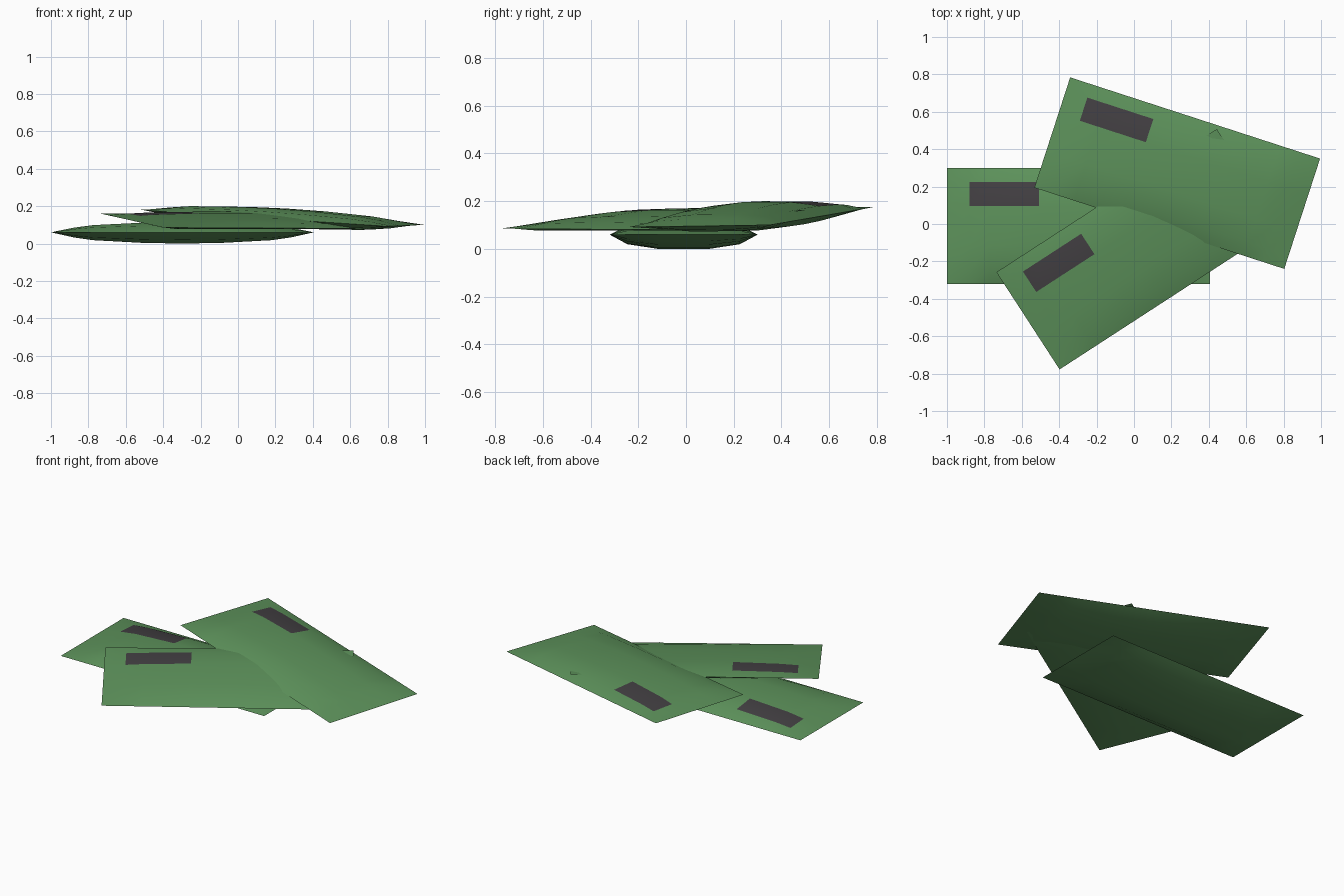
import bpy, bmesh, math

if "Cube" in bpy.data.objects:
    bpy.data.objects.remove(bpy.data.objects["Cube"])

LENGTH, WIDTH = 1.405, 0.62


def material(name, color):
    m = bpy.data.materials.new(name)
    m.diffuse_color = (*color, 1)
    m.use_nodes = True
    m.node_tree.nodes["Principled BSDF"].inputs["Base Color"].default_value = m.diffuse_color
    return m


cloth = material("green_cloth", (0.11, 0.29, 0.105))
patch = material("dark_patch", (0.055, 0.05, 0.055))

# Shared pillow profile: position along the side, fullness there
U = [(0, 0), (0.086, 0.45), (0.16, 0.7), (0.35, 0.94), (0.5, 1),
     (0.65, 0.94), (0.84, 0.7), (0.914, 0.45), (1, 0)]
V = [(0, 0), (0.12, 0.67), (0.33, 1), (0.67, 1), (0.88, 0.67), (1, 0)]


def bag(name, center, angle, corners, top, bottom, floor=0.0):
    """corners: seam heights at front left, front right, back left, back right."""
    bm = bmesh.new()
    ca, sa = math.cos(math.radians(angle)), math.sin(math.radians(angle))
    fl, fr, bl, br = corners
    upper, lower = [], []
    for i, (u, f) in enumerate(U):
        upper.append([])
        lower.append([])
        for j, (v, g) in enumerate(V):
            lx, ly = (u - 0.5) * LENGTH, (v - 0.5) * WIDTH
            x, y = center[0] + lx * ca - ly * sa, center[1] + lx * sa + ly * ca
            seam = (fl * (1 - u) + fr * u) * (1 - v) + (bl * (1 - u) + br * u) * v
            a = bm.verts.new((x, y, seam + top * f * g))
            rim = f * g == 0
            b = a if rim else bm.verts.new((x, y, max(seam - bottom * f * g, floor)))
            upper[i].append(a)
            lower[i].append(b)
    for i in range(len(U) - 1):
        for j in range(len(V) - 1):
            quad = [(i, j), (i + 1, j), (i + 1, j + 1), (i, j + 1)]
            face = bm.faces.new([upper[p][q] for p, q in quad])
            # dark patch near the back left of the top side
            face.material_index = 1 if j == 3 and i in (1, 2) else 0
            bm.faces.new([lower[p][q] for p, q in reversed(quad)])
    for f in bm.faces:
        f.smooth = True
    # sharp seam all round the rim
    for e in bm.edges:
        if len(e.link_faces) == 2 and e.link_faces[0].normal.length >= 0:
            ring = {upper[p][q] for p in range(len(U)) for q in range(len(V))
                    if upper[p][q] is lower[p][q]}
            e.smooth = not (e.verts[0] in ring and e.verts[1] in ring)
    mesh = bpy.data.meshes.new(name)
    bm.to_mesh(mesh)
    bm.free()
    mesh.materials.append(cloth)
    mesh.materials.append(patch)
    ob = bpy.data.objects.new(name, mesh)
    bpy.context.collection.objects.link(ob)
    return ob


# Three bags stacked in a loose pile
bag("bottom_bag", (-0.2975, -0.01), 0, (0.06, 0.06, 0.06, 0.06), 0.055, 0.06)
bag("middle_bag", (0.0225, -0.135), 33, (0.085, 0.08, 0.16, 0.164), 0.028, 0.05, 0.077)
bag("top_bag", (0.231, 0.272), -18, (0.18, 0.092, 0.175, 0.1), 0.05, 0.05)
